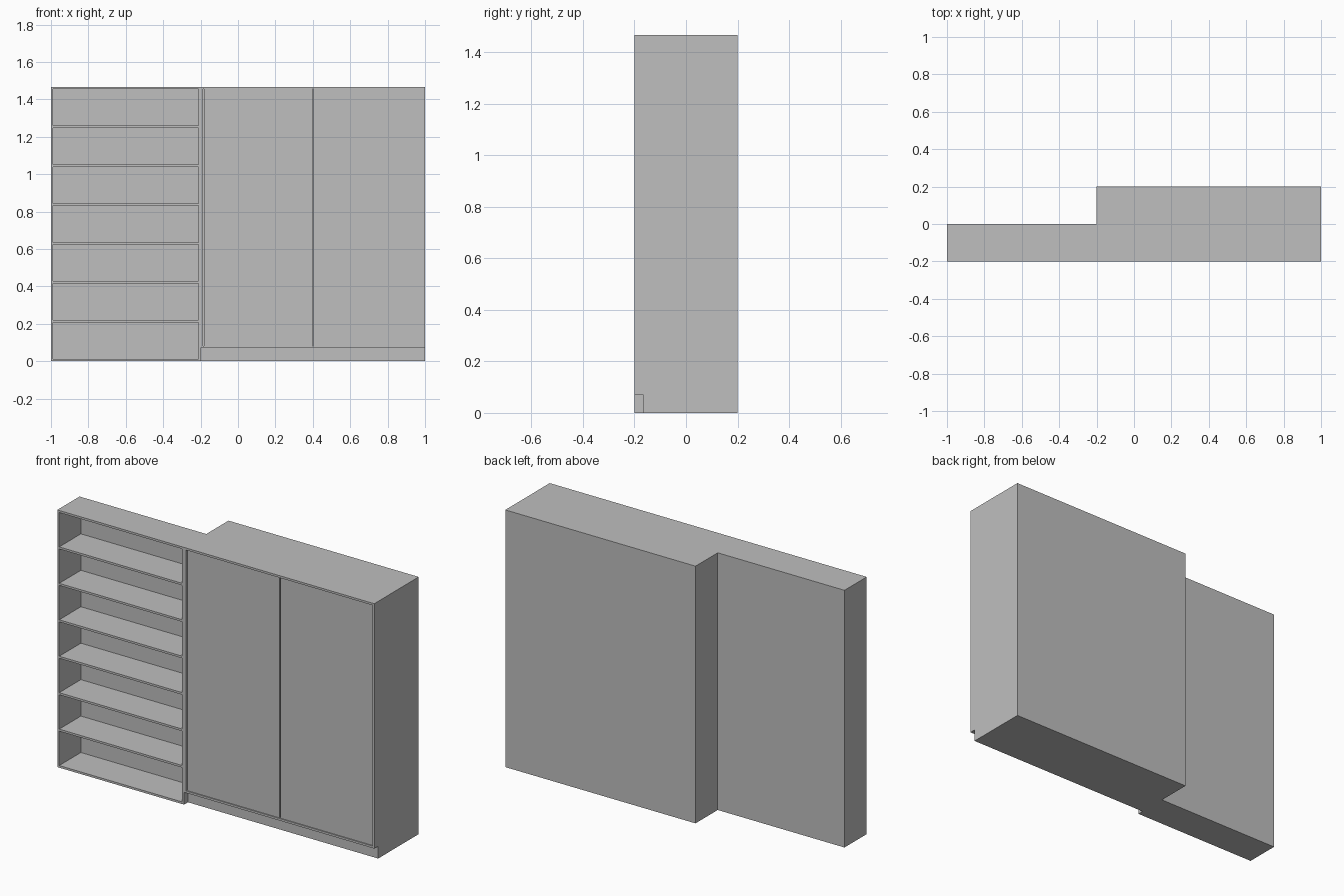
import bpy
import bmesh

if "Cube" in bpy.data.objects:
    bpy.data.objects.remove(bpy.data.objects["Cube"], do_unlink=True)

GREY = (0.52, 0.52, 0.52, 1.0)
grey = bpy.data.materials.new("plain_grey")
grey.use_nodes = True
grey.diffuse_color = GREY
grey.node_tree.nodes["Principled BSDF"].inputs["Base Color"].default_value = GREY


def board(name, x, y, z):
    """Rectangular board spanning the given (low, high) ranges."""
    bm = bmesh.new()
    bmesh.ops.create_cube(bm, size=1)
    for v in bm.verts:
        v.co = [r[0] if c < 0 else r[1] for c, r in zip(v.co, (x, y, z))]
    mesh = bpy.data.meshes.new(name)
    bm.to_mesh(mesh)
    bm.free()
    mesh.materials.append(grey)
    obj = bpy.data.objects.new(name, mesh)
    bpy.context.collection.objects.link(obj)
    return obj


T = 0.012                     # board thickness
LEFT, SPLIT, RIGHT = -1.0, -0.2, 1.0
FRONT, MID, BACK = -0.2, 0.0, 0.2
TOP, KICK = 1.467, 0.07
PANEL = 0.005                 # back panel thickness

# Open bookcase: two sides, a back panel and evenly spaced shelves
shelf_y = (FRONT, MID - PANEL)
board("bookcase_right_side", (LEFT, LEFT + T), shelf_y, (0, TOP))
board("bookcase_left_side", (SPLIT - T, SPLIT), shelf_y, (0, TOP))
board("bookcase_back", (LEFT, SPLIT), (MID - PANEL, MID), (0, TOP))
BAYS = 7
for i in range(BAYS + 1):
    z = i * (TOP - T) / BAYS
    board(f"shelf_{i}", (LEFT + T, SPLIT - T), shelf_y, (z, z + T))

# Wardrobe carcass standing on a recessed plinth
inner = (SPLIT + T, RIGHT - T)
case_y = (FRONT, BACK - PANEL)
board("plinth", (SPLIT, RIGHT), (FRONT + 0.035, BACK), (0, KICK))
board("wardrobe_right_side", (SPLIT, SPLIT + T), case_y, (KICK, TOP))
board("wardrobe_left_side", (RIGHT - T, RIGHT), case_y, (KICK, TOP))
board("wardrobe_floor", inner, case_y, (KICK, KICK + T))
board("wardrobe_top", inner, case_y, (TOP - T, TOP))
board("wardrobe_back", (SPLIT, RIGHT), (BACK - PANEL, BACK), (KICK, TOP))

# Two doors set slightly behind the frame, with narrow gaps
GAP = 0.005
seam = (inner[0] + inner[1]) / 2
door_y = (FRONT + 0.006, FRONT + 0.006 + T)
door_z = (KICK + T, TOP - T)
board("right_door", (inner[0] + GAP, seam - GAP / 2), door_y, door_z)
board("left_door", (seam + GAP / 2, inner[1]), door_y, door_z)
